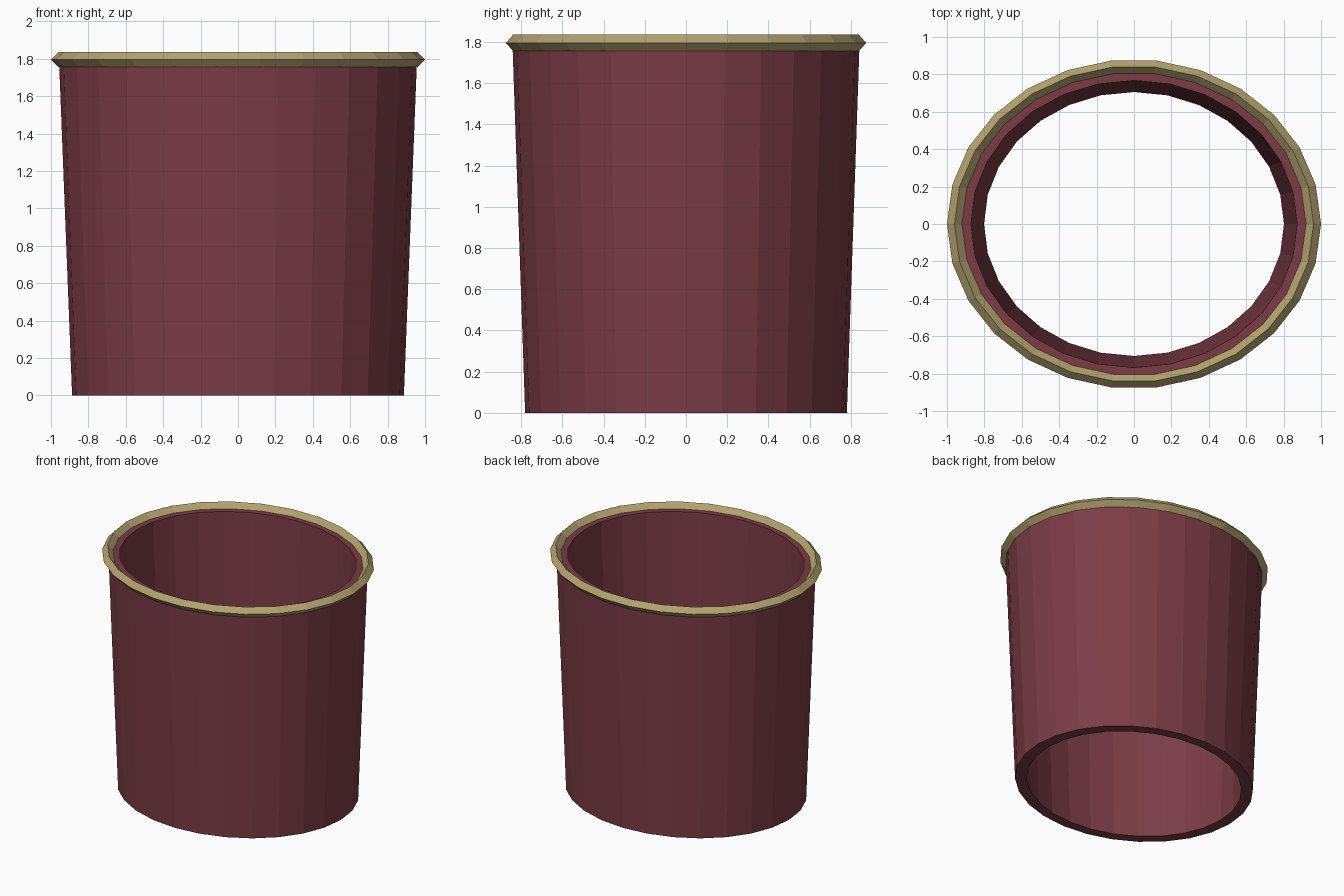
import bpy, bmesh
from math import cos, sin, pi

if "Cube" in bpy.data.objects:
    bpy.data.objects.remove(bpy.data.objects["Cube"])

DEPTH = 0.88  # y/x ratio of the oval


def material(name, rgb):
    m = bpy.data.materials.new(name)
    m.diffuse_color = (*rgb, 1)
    m.use_nodes = True
    m.node_tree.nodes["Principled BSDF"].inputs["Base Color"].default_value = m.diffuse_color
    return m


def oval_sweep(name, profile, sides, mat):
    """Sweep a closed (radius, z) profile round an oval."""
    bm = bmesh.new()
    rings = []
    for i in range(sides):
        a = 2 * pi * i / sides
        rings.append([bm.verts.new((r * cos(a), r * sin(a) * DEPTH, z))
                      for r, z in profile])
    n = len(profile)
    for i in range(sides):
        p, q = rings[i], rings[(i + 1) % sides]
        for j in range(n):
            k = (j + 1) % n
            bm.faces.new((p[j], q[j], q[k], p[k]))
    bmesh.ops.recalc_face_normals(bm, faces=bm.faces)
    me = bpy.data.meshes.new(name)
    bm.to_mesh(me)
    bm.free()
    me.materials.append(mat)
    ob = bpy.data.objects.new(name, me)
    bpy.context.collection.objects.link(ob)
    return ob


# Tapered hollow wall, open at both ends
oval_sweep("wall", [(0.887, 0), (0.957, 1.795), (0.872, 1.795), (0.802, 0)],
           28, material("maroon", (0.2, 0.046, 0.06)))

# Rim band with a diamond section
R, r = 0.96, 0.04
rim = [(R + r * cos(pi * k / 2), 1.795 + r * sin(pi * k / 2)) for k in range(4)]
oval_sweep("rim", rim, 26, material("brass", (0.46, 0.37, 0.165)))
